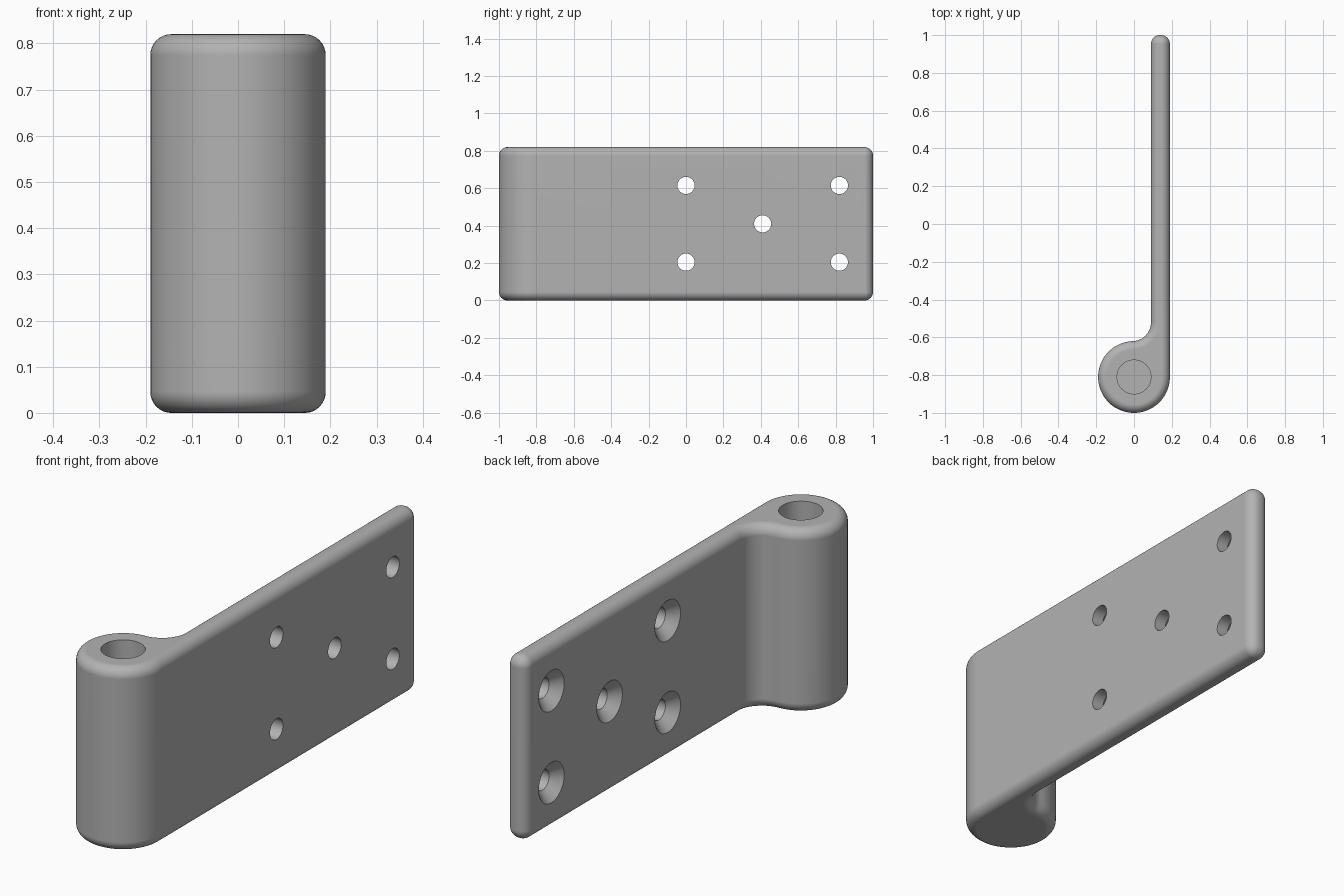
import bpy, bmesh, math
from mathutils import Matrix, Vector

HEIGHT = 0.82
BARREL_Y, BARREL_R = -0.81, 0.19
INNER_X, OUTER_X = 0.09, 0.19
FILLET_R = 0.10
ROUND_R, ROUND_STEPS = 0.046, 8
HOLE_R, SINK_R = 0.046, 0.09

old = bpy.data.objects.get("Cube")
if old:
    bpy.data.objects.remove(old, do_unlink=True)

steel = bpy.data.materials.new("grey steel")
steel.use_nodes = True
grey = (0.45, 0.45, 0.45, 1)
steel.diffuse_color = grey
steel.node_tree.nodes["Principled BSDF"].inputs["Base Color"].default_value = grey


def arc(cx, cy, r, start, end, steps):
    angles = [math.radians(start + (end - start) * i / steps) for i in range(steps + 1)]
    return [(cx + r * math.cos(a), cy + r * math.sin(a)) for a in angles]


def outline(inset):
    """Plan of the hinge leaf, shrunk evenly by inset."""
    fillet_x = INNER_X - FILLET_R
    fillet_y = BARREL_Y + math.sqrt((BARREL_R + FILLET_R) ** 2 - fillet_x ** 2)
    meet = math.degrees(math.atan2(fillet_y - BARREL_Y, fillet_x))
    r = ROUND_R - inset
    pts = arc(OUTER_X - ROUND_R, 1 - ROUND_R, r, 0, 90, ROUND_STEPS)
    pts += arc(INNER_X + ROUND_R, 1 - ROUND_R, r, 90, 180, ROUND_STEPS)
    pts += arc(fillet_x, fillet_y, FILLET_R + inset, 0, meet - 180, 16)
    pts += arc(0, BARREL_Y, BARREL_R - inset, meet, 360, 56)[1:]
    return pts


def make_object(name, bm):
    bmesh.ops.recalc_face_normals(bm, faces=bm.faces)
    mesh = bpy.data.meshes.new(name)
    bm.to_mesh(mesh)
    bm.free()
    mesh.materials.append(steel)
    obj = bpy.data.objects.new(name, mesh)
    bpy.context.collection.objects.link(obj)
    return obj


def turned(name, profile, matrix, sides=48):
    """Closed solid turned round its z axis from (radius, z) rings."""
    bm = bmesh.new()
    rings = [[bm.verts.new((x, y, z)) for x, y in arc(0, 0, r, 0, 360, sides)[:-1]]
             for r, z in profile]
    skin(bm, rings)
    bm.transform(matrix)
    return make_object(name, bm)


def skin(bm, rings):
    for low, high in zip(rings, rings[1:]):
        for i in range(len(low)):
            j = (i + 1) % len(low)
            bm.faces.new((low[i], low[j], high[j], high[i]))
    bm.faces.new(rings[0][::-1])
    bm.faces.new(rings[-1])


# Leaf and barrel in one piece, rounded along the top and bottom rims
levels = []
for i in range(ROUND_STEPS + 1):
    a = math.pi / 2 * i / ROUND_STEPS
    levels.append(((ROUND_R - 0.001) * (1 - math.sin(a)), ROUND_R * (1 - math.cos(a))))
levels += [(inset, HEIGHT - z) for inset, z in reversed(levels)]
bm = bmesh.new()
skin(bm, [[bm.verts.new((x, y, z)) for x, y in outline(inset)] for inset, z in levels])
leaf = make_object("hinge_leaf", bm)

# Blind pin hole in the barrel, open at the top
cutters = [turned("pin_hole_cutter", [(0.09, 0.10), (0.09, HEIGHT + 0.1)],
                  Matrix.Translation((0, BARREL_Y, 0)))]

# Countersunk screw holes, wide on the inner face
sink = SINK_R - HOLE_R
screw = [(SINK_R, -0.02), (SINK_R, 0), (HOLE_R, sink), (HOLE_R, 0.15)]
for y, z in [(0, 0.205), (0, 0.615), (0.41, 0.41), (0.82, 0.205), (0.82, 0.615)]:
    place = Matrix.Translation((INNER_X, y, z)) @ Matrix.Rotation(math.pi / 2, 4, "Y")
    cutters.append(turned("screw_hole_cutter", screw, place, 32))

bpy.ops.object.select_all(action="DESELECT")
leaf.select_set(True)
bpy.context.view_layer.objects.active = leaf
for cutter in cutters:
    cutter.hide_render = True
    cut = leaf.modifiers.new("hole", "BOOLEAN")
    cut.operation = "DIFFERENCE"
    cut.solver = "EXACT"
    cut.object = cutter
    bpy.ops.object.modifier_apply(modifier=cut.name)
    bpy.data.objects.remove(cutter, do_unlink=True)

# Smooth rounds with crisp hole edges
bpy.ops.object.shade_smooth_by_angle(angle=math.radians(30))
weighted = leaf.modifiers.new("clean_normals", "WEIGHTED_NORMAL")
weighted.keep_sharp = True
